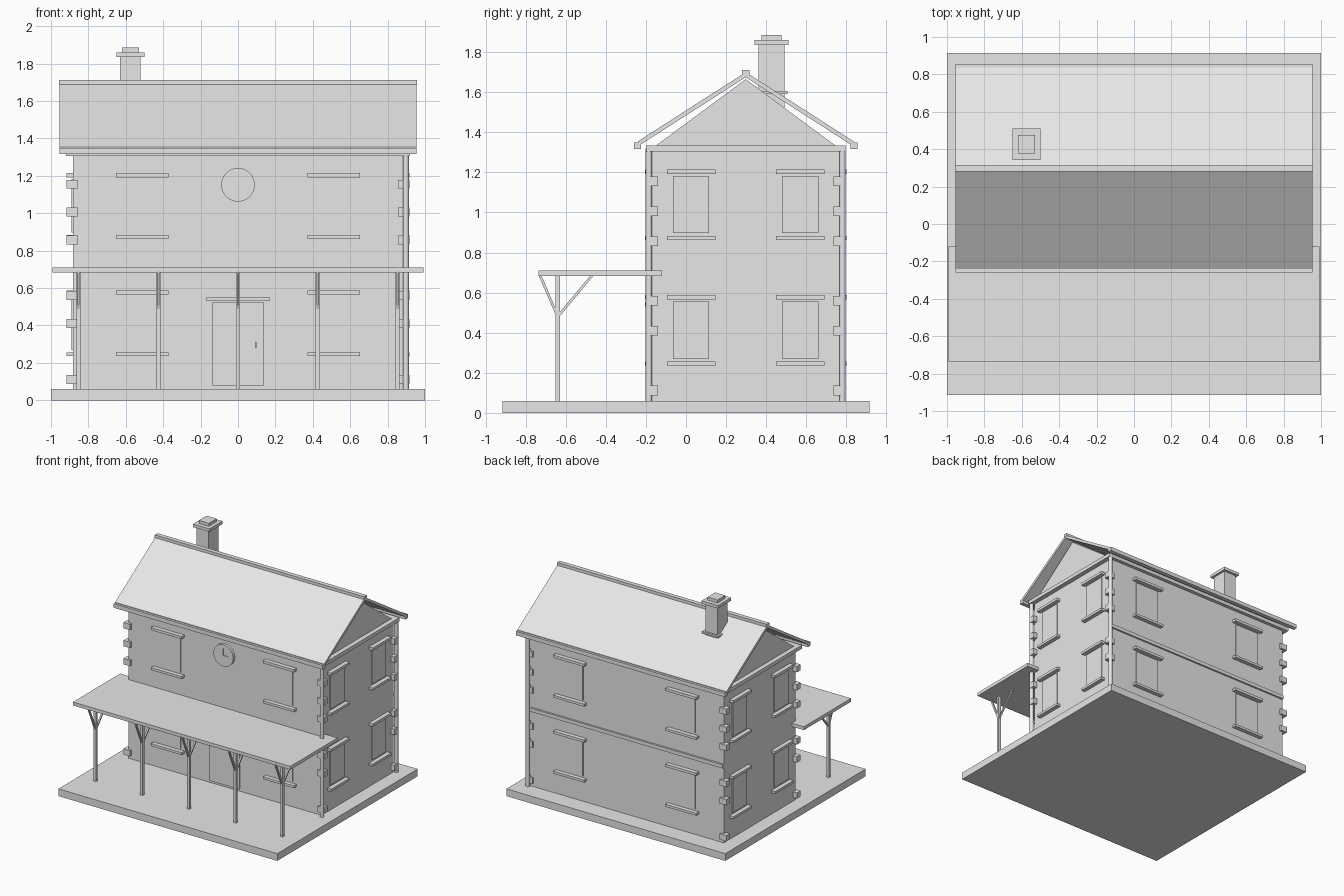
import bpy
import bmesh
from math import atan2, hypot
from mathutils import Matrix, Vector

cube = bpy.data.objects.get("Cube")
if cube:
    bpy.data.objects.remove(cube)

grey = bpy.data.materials.new("plain_grey")
grey.use_nodes = True
GREY = (0.8, 0.8, 0.8, 1)
grey.diffuse_color = GREY
grey.node_tree.nodes["Principled BSDF"].inputs["Base Color"].default_value = GREY

# House layout
HALF_X, MID_Y, HALF_Y = 0.882, 0.298, 0.468
FRONT, BACK = MID_Y - HALF_Y, MID_Y + HALF_Y
GROUND = 0.06


def add_object(name, bm):
    bmesh.ops.recalc_face_normals(bm, faces=bm.faces)
    mesh = bpy.data.meshes.new(name)
    bm.to_mesh(mesh)
    bm.free()
    mesh.materials.append(grey)
    obj = bpy.data.objects.new(name, mesh)
    bpy.context.collection.objects.link(obj)
    return obj


def box(name, x, y, z):
    """Box from (low, high) ranges."""
    bm = bmesh.new()
    spans = (x, y, z)
    size = [abs(b - a) for a, b in spans]
    centre = [(a + b) / 2 for a, b in spans]
    bmesh.ops.create_cube(bm, size=1, matrix=Matrix.Translation(centre) @ Matrix.Diagonal((*size, 1)))
    return add_object(name, bm)


def around(c, half):
    return (c - half, c + half)


def extrude_x(name, profile, x):
    """Extrude a (y, z) profile along x."""
    bm = bmesh.new()
    face = bm.faces.new([bm.verts.new((x[0], y, z)) for y, z in profile])
    top = bmesh.ops.extrude_face_region(bm, geom=[face])["geom"]
    verts = [v for v in top if isinstance(v, bmesh.types.BMVert)]
    bmesh.ops.translate(bm, verts=verts, vec=(x[1] - x[0], 0, 0))
    return add_object(name, bm)


def strut(name, x, a, b, thick):
    """Square bar between two (y, z) points."""
    (ya, za), (yb, zb) = a, b
    turn = Matrix.Rotation(atan2(zb - za, yb - ya), 4, 'X')
    place = Matrix.Translation((x, (ya + yb) / 2, (za + zb) / 2))
    bm = bmesh.new()
    scale = Matrix.Diagonal((thick, hypot(yb - ya, zb - za), thick, 1))
    bmesh.ops.create_cube(bm, size=1, matrix=place @ turn @ scale)
    return add_object(name, bm)


def cylinder(name, radius, depth, centre, sides, turn=Matrix.Identity(4)):
    bm = bmesh.new()
    bmesh.ops.create_cone(bm, cap_ends=True, segments=sides, radius1=radius, radius2=radius,
                          depth=depth, matrix=Matrix.Translation(centre) @ turn)
    obj = add_object(name, bm)
    bpy.ops.object.select_all(action='DESELECT')
    bpy.context.view_layer.objects.active = obj
    obj.select_set(True)
    bpy.ops.object.shade_smooth_by_angle()
    return obj


# Ground slab, walls and eaves slab
box("base_slab", (-1, 1), (-0.915, 0.915), (0, GROUND))
box("walls", (-HALF_X, HALF_X), (FRONT, BACK), (GROUND, 1.31))
box("eaves_slab", (-0.92, 0.92), around(MID_Y, 0.497), (1.305, 1.335))
box("back_string_course", (-HALF_X, HALF_X), (BACK, BACK + 0.015), (0.68, 0.71))

# Gable ends under the open roof
for side, sx in (("left", 1), ("right", -1)):
    extrude_x(side + "_gable", [(MID_Y - 0.453, 1.33), (MID_Y + 0.453, 1.33), (MID_Y, 1.665)],
              sorted((sx * 0.86, sx * HALF_X)))

# Roof slopes, gutters and ridge
for side, s in (("front", -1), ("back", 1)):
    ridge, eave = MID_Y, MID_Y + s * 0.538
    extrude_x(side + "_roof", [(ridge, 1.70), (eave, 1.355), (eave, 1.33), (ridge, 1.675)],
              (-0.955, 0.955))
    box(side + "_gutter", (-0.955, 0.955), around(MID_Y + s * 0.54, 0.017), (1.317, 1.35))
box("ridge_cap", (-0.957, 0.957), around(MID_Y, 0.018), (1.685, 1.712))

# Chimney stack
CX, CY = -0.575, 0.426
for name, hx, hy, z in (("chimney_stack", 0.055, 0.065, (1.5, 1.84)),
                        ("chimney_flashing", 0.075, 0.08, (1.59, 1.605)),
                        ("chimney_cap", 0.075, 0.085, (1.835, 1.86)),
                        ("chimney_top", 0.046, 0.05, (1.86, 1.885))):
    box(name, around(CX, hx), around(CY, hy), z)

# Corner stones: regular courses with two left out
for side, sx in (("left", 1), ("right", -1)):
    for end, y in (("front", FRONT + 0.007), ("back", BACK - 0.007)):
        for course in (0, 2, 3, 5, 6, 7):
            z = 0.112 + course * 0.149
            box(f"{end}_{side}_corner_stone", around(sx * 0.886, 0.03), around(y, 0.024),
                around(z, 0.024))

# Drainpipes on the left side
for end, y in (("front", FRONT - 0.015), ("back", BACK + 0.015)):
    cylinder(end + "_drainpipe", 0.016, 1.26, (0.898, y, 0.69), 16)


def window(name, wall_axis, wall, out, along, z, half):
    """Pane with lintel and sill on a wall facing x or y."""
    parts = (("pane", half, (z + 0.27, z + 0.555), 0.008),
             ("lintel", half + 0.031, (z + 0.565, z + 0.587), 0.035),
             ("sill", half + 0.031, (z + 0.236, z + 0.256), 0.035))
    for part, h, zr, depth in parts:
        deep = sorted((wall - out * 0.01, wall + out * depth))
        flat = around(along, h)
        x, y = (deep, flat) if wall_axis == "x" else (flat, deep)
        box(f"{name}_{part}", x, y, zr)


# Windows on both floors of all four walls
for floor, z in (("lower", 0), ("upper", 0.627)):
    for s in (-1, 1):
        window(f"front_{floor}_window", "y", FRONT, -1, s * 0.512, z, 0.11)
        window(f"back_{floor}_window", "y", BACK, 1, s * 0.512, z, 0.11)
        for side, sx in (("left", 1), ("right", -1)):
            window(f"{side}_{floor}_window", "x", sx * HALF_X, sx, MID_Y + s * 0.272, z, 0.09)

# Front door
box("front_door", (-0.138, 0.138), (FRONT - 0.01, FRONT), (0.078, 0.522))
box("door_lintel", (-0.168, 0.168), (FRONT - 0.035, FRONT), (0.532, 0.553))
box("door_handle", around(0.095, 0.004), (FRONT - 0.025, FRONT), (0.28, 0.312))

# Wall clock with hands
FACE_Y = FRONT - 0.022
cylinder("clock_face", 0.09, 0.03, (0, FACE_Y + 0.015, 1.152), 48, Matrix.Rotation(1.5708, 4, 'X'))
box("clock_minute_hand", around(0, 0.003), (FACE_Y - 0.005, FACE_Y), (1.15, 1.21))
box("clock_hour_hand", (0, 0.045), (FACE_Y - 0.005, FACE_Y), around(1.152, 0.003))

# Porch canopy with braced posts
box("porch_canopy", (-0.993, 0.993), (-0.735, -0.12), (0.682, 0.71))
for i in range(-2, 3):
    x = i * 0.4265
    box("porch_post", around(x, 0.011), around(-0.64, 0.011), (GROUND, 0.69))
    strut("front_brace", x, (-0.64, 0.48), (-0.73, 0.69), 0.013)
    strut("back_brace", x, (-0.64, 0.48), (-0.465, 0.69), 0.013)
